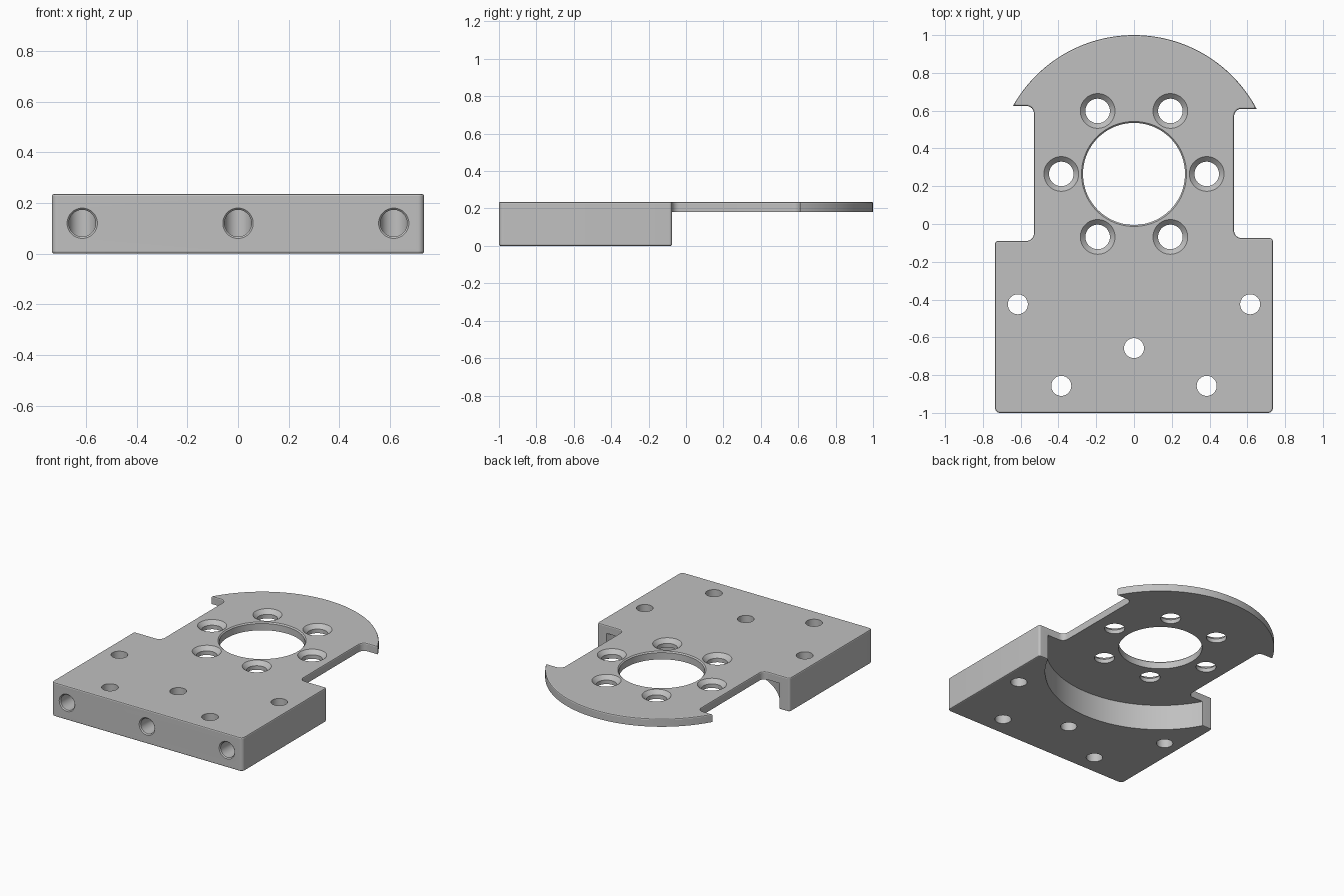
import bpy, bmesh, math
from mathutils import Vector, Matrix

if "Cube" in bpy.data.objects:
    bpy.data.objects.remove(bpy.data.objects["Cube"])

HEIGHT, PLATE_Z = 0.235, 0.18
CENTRE_Y, DISC_R = 0.265, 0.735
HALF_W, NECK = 0.735, 0.53

metal = bpy.data.materials.new("grey metal")
metal.use_nodes = True
colour = (0.53, 0.53, 0.53, 1)
metal.diffuse_color = colour
metal.node_tree.nodes["Principled BSDF"].inputs["Base Color"].default_value = colour


def make_object(name, bm):
    bmesh.ops.recalc_face_normals(bm, faces=bm.faces[:])
    mesh = bpy.data.meshes.new(name)
    bm.to_mesh(mesh)
    bm.free()
    mesh.materials.append(metal)
    obj = bpy.data.objects.new(name, mesh)
    bpy.context.collection.objects.link(obj)
    return obj


def fillet(prev, corner, after, radius, steps=8):
    """Round a right-angled corner of the outline."""
    prev, corner, after = Vector(prev), Vector(corner), Vector(after)
    a = corner + (prev - corner).normalized() * radius
    b = corner + (after - corner).normalized() * radius
    c = a + b - corner
    angles = [math.pi / 2 * i / steps for i in range(steps + 1)]
    return [c + (a - c) * math.cos(t) + (b - c) * math.sin(t) for t in angles]


def side(sign, low, high):
    """Outline of one side, from the front corner up to the disc tip."""
    corners = [(0, -1), (HALF_W, -1), (HALF_W, low), (NECK, low), (NECK, high), (HALF_W, high)]
    radii = [0.025, 0.015, 0.04, 0.04]
    pts = []
    for i, r in enumerate(radii, 1):
        pts += fillet(corners[i - 1], corners[i], corners[i + 1], r)
    start = math.asin((high - CENTRE_Y) / DISC_R)
    for i in range(33):
        t = start + (math.pi / 2 - start) * i / 32
        pts.append(Vector((DISC_R * math.cos(t), CENTRE_Y + DISC_R * math.sin(t))))
    return [(sign * p.x, p.y) for p in pts]


# Solid body with softened top and bottom rims
outline = side(1, -0.075, 0.61) + side(-1, -0.09, 0.625)[::-1][1:]
bm = bmesh.new()
base = bm.faces.new([bm.verts.new((x, y, 0)) for x, y in outline])
top = bmesh.ops.extrude_face_region(bm, geom=[base])["geom"]
bmesh.ops.translate(bm, vec=(0, 0, HEIGHT), verts=[v for v in top if isinstance(v, bmesh.types.BMVert)])
if not base.is_valid or len(bm.faces) < len(outline) + 2:
    bm.faces.new([v for v in bm.verts if v.co.z == 0])
rims = [e for e in bm.edges if abs(e.verts[0].co.z - e.verts[1].co.z) < 1e-5]
bmesh.ops.recalc_face_normals(bm, faces=bm.faces[:])
bmesh.ops.bevel(bm, geom=rims, offset=0.008, segments=2, profile=0.5, affect='EDGES', clamp_overlap=False)
body = make_object("mounting_plate", bm)


def add_revolved(bm, profile, matrix, steps=48):
    """Add a closed turned solid from (radius, height) pairs."""
    rings = []
    for r, h in profile:
        rings.append([bm.verts.new(matrix @ Vector((r * math.cos(t), r * math.sin(t), h)))
                      for t in (math.tau * i / steps for i in range(steps))])
    for low, high in zip(rings, rings[1:]):
        for i in range(steps):
            j = (i + 1) % steps
            bm.faces.new((low[i], low[j], high[j], high[i]))
    bm.faces.new(rings[0][::-1])
    bm.faces.new(rings[-1])


def cut(name, profile, matrices, steps=48):
    bm = bmesh.new()
    for m in matrices:
        add_revolved(bm, profile, m, steps)
    cutter = make_object(name, bm)
    cutter.hide_render = True
    mod = body.modifiers.new(name, 'BOOLEAN')
    mod.operation, mod.solver, mod.object = 'DIFFERENCE', 'EXACT', cutter
    bpy.context.view_layer.objects.active = body
    bpy.ops.object.modifier_apply(modifier=mod.name)
    bpy.data.objects.remove(cutter)


def at(x, y, z=0):
    return Matrix.Translation((x, y, z))


# Round pocket beneath the thin plate
cut("pocket_cutter", [(0.745, -0.1), (0.745, PLATE_Z)], [at(0, CENTRE_Y)], 128)

# Central bore with a fine chamfer
cut("bore_cutter", [(0.27, 0.1), (0.27, HEIGHT - 0.008), (0.278, HEIGHT), (0.278, 0.3)],
    [at(0, CENTRE_Y)], 96)

# Ring of six countersunk holes
ring = [at(0.385 * math.cos(k * math.pi / 3), CENTRE_Y + 0.385 * math.sin(k * math.pi / 3)) for k in range(6)]
cut("countersink_cutter", [(0.065, 0.1), (0.065, HEIGHT - 0.027), (0.092, HEIGHT), (0.092, 0.3)], ring)

# Five vertical through holes in the block
spots = [(-0.615, -0.425), (0.615, -0.425), (0, -0.657), (-0.385, -0.857), (0.385, -0.857)]
cut("through_hole_cutter", [(0.053, -0.1), (0.053, 0.4)], [at(x, y) for x, y in spots])

# Three front holes that meet the vertical ones
for x, y in spots[:3]:
    depth = y + 1
    cut("front_hole_cutter", [(0.06, -0.1), (0.06, 0), (0.053, 0.007), (0.053, depth)],
        [at(x, -1, 0.12) @ Matrix.Rotation(-math.pi / 2, 4, 'X')])

# Smooth round walls, crisp edges
bpy.ops.object.select_all(action='DESELECT')
body.select_set(True)
bpy.context.view_layer.objects.active = body
bpy.ops.object.shade_smooth_by_angle(angle=math.radians(20))
